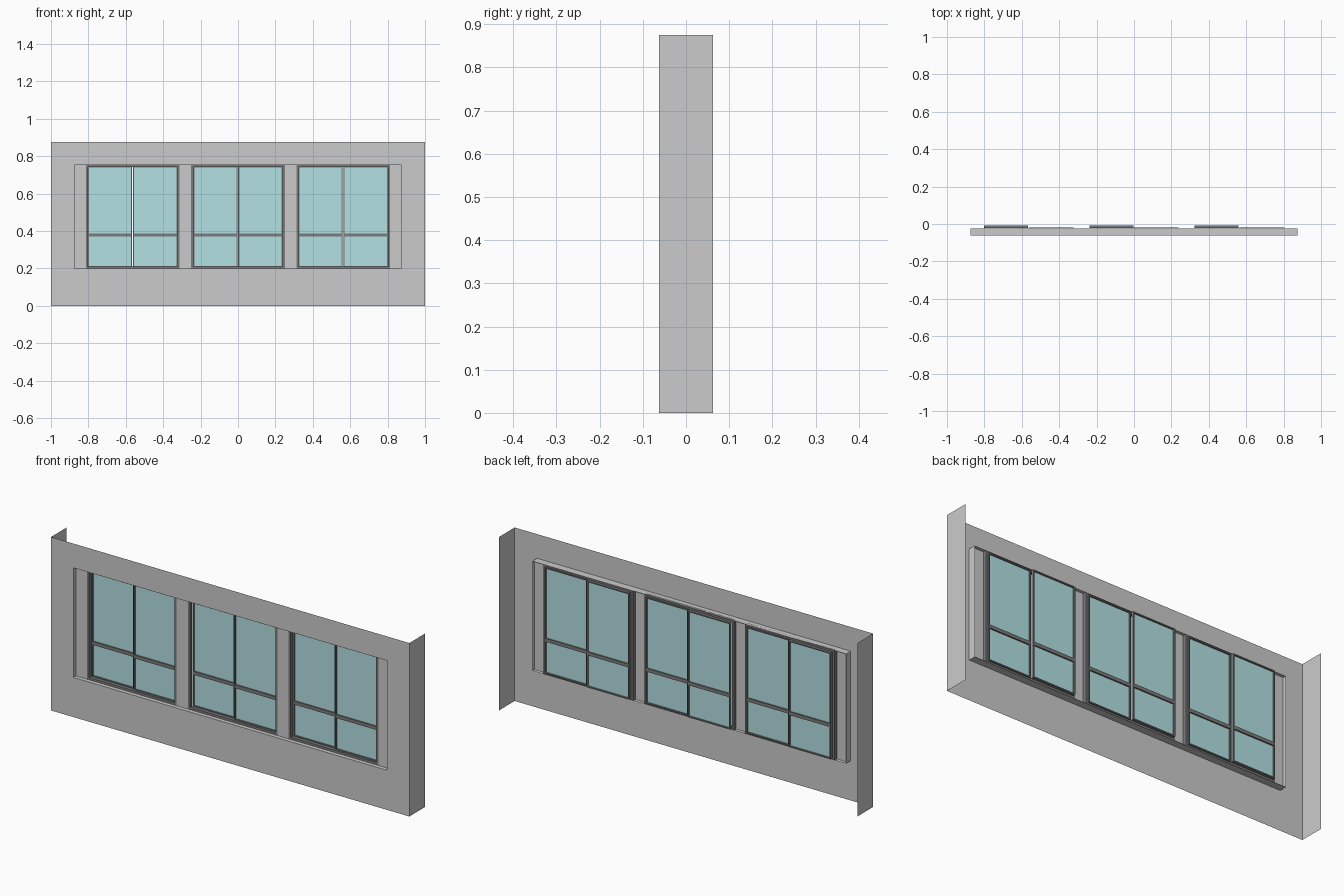
import bpy, bmesh

if "Cube" in bpy.data.objects:
    bpy.data.objects.remove(bpy.data.objects["Cube"])


def material(name, color):
    m = bpy.data.materials.new(name)
    m.diffuse_color = color
    m.use_nodes = True
    m.node_tree.nodes["Principled BSDF"].inputs["Base Color"].default_value = m.diffuse_color
    return m


DARK = material("dark_metal", (0.2, 0.2, 0.2, 1))
GLASS = material("pale_glass", (0.45, 0.75, 0.77, 1))


def finish(name, bm, mat=None):
    mesh = bpy.data.meshes.new(name)
    bm.to_mesh(mesh)
    bm.free()
    obj = bpy.data.objects.new(name, mesh)
    bpy.context.collection.objects.link(obj)
    if mat:
        mesh.materials.append(mat)
    return obj


def quad(bm, *pts):
    bm.faces.new([bm.verts.new(p) for p in pts])


def panel(bm, x0, x1, z0, z1, y):
    # sheet facing the front
    quad(bm, (x0, y, z0), (x1, y, z0), (x1, y, z1), (x0, y, z1))


def box(bm, x0, x1, y0, y1, z0, z1):
    vs = bmesh.ops.create_cube(bm, size=1)["verts"]
    for v in vs:
        v.co = ((x0 + x1) / 2 + v.co.x * (x1 - x0),
                (y0 + y1) / 2 + v.co.y * (y1 - y0),
                (z0 + z1) / 2 + v.co.z * (z1 - z0))


def border(bm, x0, x1, y0, y1, z0, z1, w):
    # rectangular frame made of four bars
    box(bm, x0, x0 + w, y0, y1, z0, z1)
    box(bm, x1 - w, x1, y0, y1, z0, z1)
    box(bm, x0 + w, x1 - w, y0, y1, z0, z0 + w)
    box(bm, x0 + w, x1 - w, y0, y1, z1 - w, z1)


F, B = -0.0625, 0.0625           # wall front and back
HX, Z0, Z1, H = 0.875, 0.2, 0.753, 0.875   # opening and wall height

# Front wall sheet around the opening, with side returns
bm = bmesh.new()
outer = [(-1, 0), (1, 0), (1, H), (-1, H)]
inner = [(-HX, Z0), (HX, Z0), (HX, Z1), (-HX, Z1)]
for i in range(4):
    j = (i + 1) % 4
    quad(bm, *[(x, F, z) for x, z in (outer[i], outer[j], inner[j], inner[i])])
quad(bm, (1, F, 0), (1, B, 0), (1, B, H), (1, F, H))
quad(bm, (-1, B, 0), (-1, F, 0), (-1, F, H), (-1, B, H))
bmesh.ops.remove_doubles(bm, verts=bm.verts, dist=1e-5)
finish("wall", bm)

# Thin reveal lining the opening
bm = bmesh.new()
for i in range(4):
    (xa, za), (xb, zb) = inner[i], inner[(i + 1) % 4]
    quad(bm, (xa, F, za), (xb, F, zb), (xb, -0.025, zb), (xa, -0.025, za))
bmesh.ops.remove_doubles(bm, verts=bm.verts, dist=1e-5)
finish("window_reveal", bm)

# Recessed pillars between and beside the windows
bm = bmesh.new()
for x in (-0.84375, -0.28125, 0.28125, 0.84375):
    panel(bm, x - 0.03125, x + 0.03125, Z0, Z1, -0.0425)
finish("pillars", bm)

# Three sliding windows: fixed frame, two staggered sashes, glass
for n, cx in enumerate((-0.5625, 0, 0.5625), 1):
    bm = bmesh.new()
    border(bm, cx - 0.25, cx + 0.25, -0.0425, -0.025, Z0, Z1, 0.0115)
    finish(f"window_frame_{n}", bm, DARK)

    sashes, glass = bmesh.new(), bmesh.new()
    for x0, x1, y0, y1 in ((cx - 0.239, cx - 0.003, -0.022, -0.008),
                           (cx + 0.001, cx + 0.239, -0.032, -0.018)):
        za, zb, w = Z0 + 0.008, Z1 - 0.008, 0.006
        border(sashes, x0, x1, y0, y1, za, zb, w)
        box(sashes, x0 + w, x1 - w, y0, y1, 0.37, 0.387)
        y = (y0 + y1) / 2
        panel(glass, x0 + w, x1 - w, za + w, 0.37, y)
        panel(glass, x0 + w, x1 - w, 0.387, zb - w, y)
    finish(f"window_sashes_{n}", sashes, DARK)
    finish(f"window_glass_{n}", glass, GLASS)
